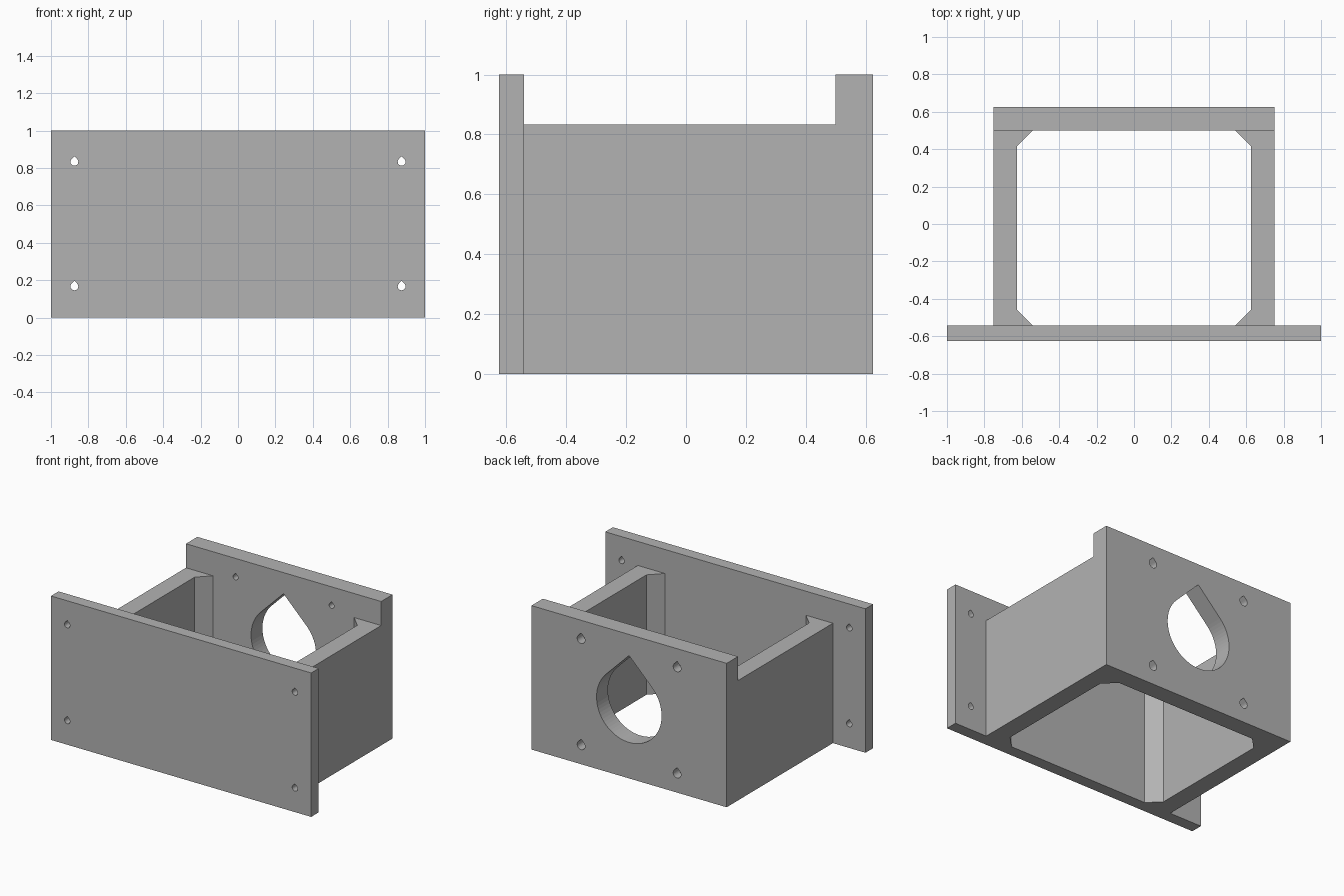
import bpy, bmesh, math
from mathutils import Vector

cube = bpy.data.objects.get("Cube")
if cube:
    bpy.data.objects.remove(cube, do_unlink=True)

grey = bpy.data.materials.new("plain grey")
grey.use_nodes = True
grey.diffuse_color = (0.45, 0.45, 0.45, 1)
grey.node_tree.nodes["Principled BSDF"].inputs["Base Color"].default_value = (0.45, 0.45, 0.45, 1)

# Shared dimensions
HEIGHT, WALL_TOP = 1.0, 0.833
FRONT, FRONT_IN, BACK_IN, BACK = -0.625, -0.542, 0.5, 0.625
HALF_BODY, HALF_INNER, GUSSET = 0.75, 0.625, 0.083


def prism(name, points, direction):
    """Extrude a closed outline of 3D points along a direction."""
    bm = bmesh.new()
    face = bm.faces.new([bm.verts.new(p) for p in points])
    ext = bmesh.ops.extrude_face_region(bm, geom=[face])
    bmesh.ops.translate(bm, vec=Vector(direction),
                        verts=[v for v in ext["geom"] if isinstance(v, bmesh.types.BMVert)])
    bmesh.ops.recalc_face_normals(bm, faces=bm.faces)
    mesh = bpy.data.meshes.new(name)
    bm.to_mesh(mesh)
    bm.free()
    mesh.materials.append(grey)
    obj = bpy.data.objects.new(name, mesh)
    bpy.context.collection.objects.link(obj)
    return obj


def plate(name, half_width, y0, y1):
    """Upright plate standing on the ground."""
    w = half_width
    outline = [(-w, y0, 0), (w, y0, 0), (w, y0, HEIGHT), (-w, y0, HEIGHT)]
    return prism(name, outline, (0, y1 - y0, 0))


def teardrop(x, z, r, y0, y1, steps):
    """Cutter: round below, pointed at the top with 45 degree flanks."""
    angles = [math.radians(135 + 270 * i / steps) for i in range(steps + 1)]
    outline = [(x + r * math.cos(a), y0, z + r * math.sin(a)) for a in angles]
    outline.append((x, y0, z + r * math.sqrt(2)))
    cutter = prism("hole_cutter", outline, (0, y1 - y0, 0))
    cutter.hide_render = True
    return cutter


def cut(obj, cutters):
    """Subtract the cutters, keep the result as plain mesh."""
    for c in cutters:
        mod = obj.modifiers.new("hole", 'BOOLEAN')
        mod.operation, mod.solver, mod.object = 'DIFFERENCE', 'EXACT', c
    bpy.context.view_layer.update()
    graph = bpy.context.evaluated_depsgraph_get()
    mesh = bpy.data.meshes.new_from_object(obj.evaluated_get(graph))
    obj.modifiers.clear()
    obj.data = mesh
    for c in cutters:
        bpy.data.objects.remove(c, do_unlink=True)


# Wide front plate with four corner screw holes
front_plate = plate("front_plate", 1.0, FRONT, FRONT_IN)
cut(front_plate, [teardrop(sx * 0.875, 0.5 + sz * 0.333, 0.021, FRONT - 0.1, FRONT_IN + 0.1, 18)
                  for sx in (-1, 1) for sz in (-1, 1)])

# Back plate with a large opening and four stepped screw holes
back_plate = plate("back_plate", HALF_BODY, BACK_IN, BACK)
cutters = [teardrop(0, 0.5, 0.25, BACK_IN - 0.1, BACK + 0.1, 54)]
for sx in (-1, 1):
    for sz in (-1, 1):
        x, z = sx * 0.369, 0.5 + sz * 0.369
        cutters.append(teardrop(x, z, 0.019, BACK_IN - 0.1, BACK + 0.1, 18))
        cutters.append(teardrop(x, z, 0.03, BACK_IN + 0.06, BACK + 0.1, 18))
cut(back_plate, cutters)

# Side walls, thickened by diagonal gussets where they meet the plates
for side, s in (("left", 1), ("right", -1)):
    tip = HALF_INNER - GUSSET
    outline = [(HALF_BODY, FRONT_IN), (HALF_BODY, BACK_IN), (tip, BACK_IN),
               (HALF_INNER, BACK_IN - GUSSET), (HALF_INNER, FRONT_IN + GUSSET), (tip, FRONT_IN)]
    prism(side + "_wall", [(s * x, y, 0) for x, y in outline], (0, 0, WALL_TOP))
